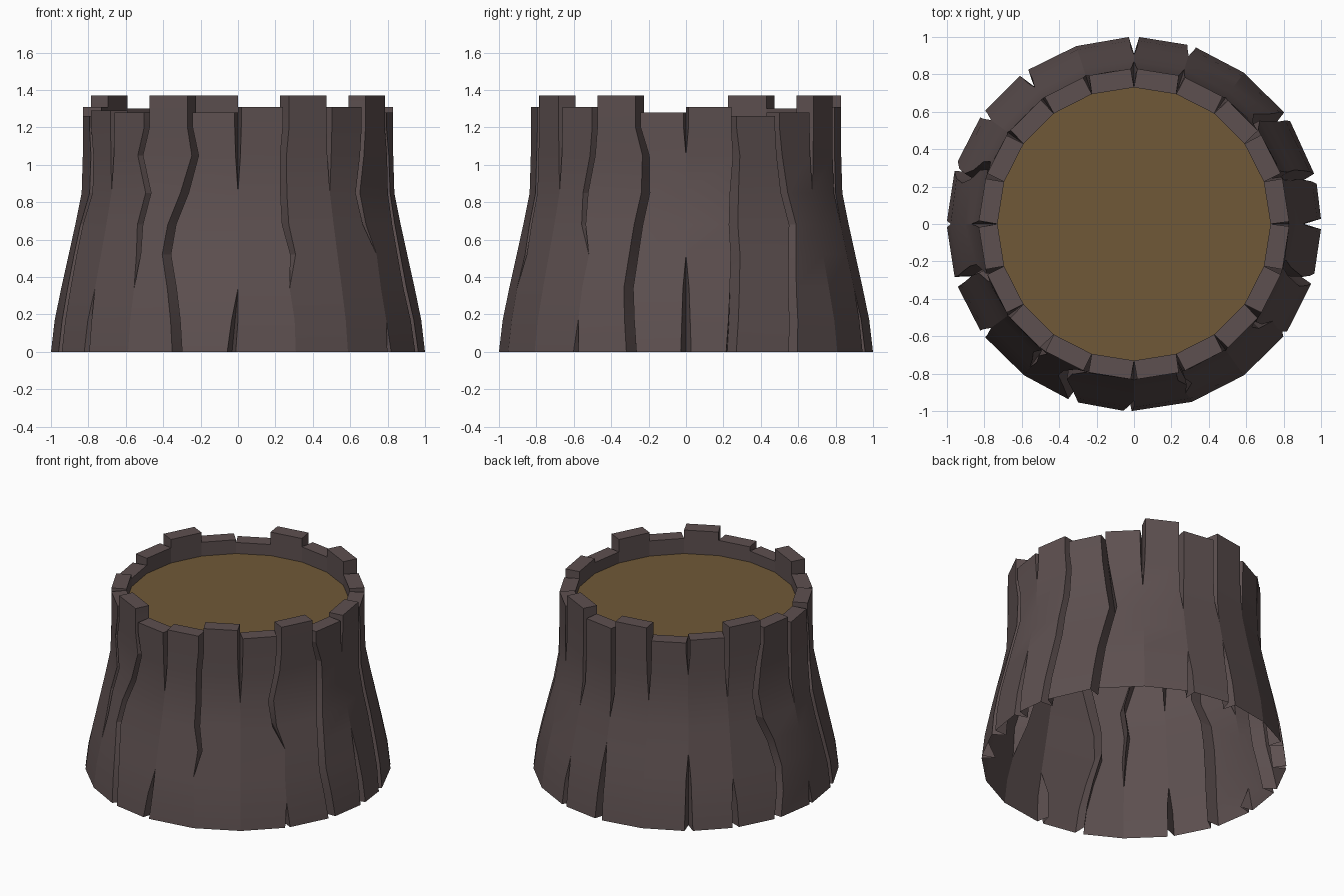
import bpy, bmesh, math
from mathutils import Vector

if "Cube" in bpy.data.objects:
    bpy.data.objects.remove(bpy.data.objects["Cube"])

SIDES = 20
STEP = 360 / SIDES
FLOOR_Z, INNER_R, DEPTH = 1.2, 0.73, 0.09

# Bark profile as (height, radius); the last level meets the cut wood
PROFILE = [(0, 1), (0.17, 0.98), (0.34, 0.945), (0.52, 0.905),
           (0.68, 0.87), (0.85, 0.836), (1.05, 0.83), (FLOOR_Z, 0.83)]
LAST = len(PROFILE) - 1
FULL = LAST + 1

# Rim height of each bark panel, counter-clockwise from +x
RIM = [1.31, 1.26, 1.28, 1.37, 1.31, 1.37, 1.28, 1.3, 1.37, 1.31,
       1.26, 1.29, 1.28, 1.37, 1.28, 1.31, 1.37, 1.31, 1.37, 1.28]

# Crack at each panel edge: tip level of lower crack, tip level of upper crack
CRACKS = [(3, 6), (FULL, 0), (FULL, 0), (0, 5), (2, 4), (3, 4), (0, 5), (3, 6), (2, 5), (FULL, 0),
          (1, 4), (FULL, 0), (2, 5), (0, 2), (FULL, 0), (2, 5), (0, 2), (0, 5), (1, 3), (FULL, 0)]

# Sideways wander of the crooked cracks in degrees, from the ground up
WANDER = {1: [-4, -3, -2, -1, -1, 0, 1, 0], 2: [-1, 0, 1, 3, 5, 3, 1, 0],
          9: [0, 2, 3, 1, -3, -4, -2, 0], 11: [0, 0, -1, -2, -2, 2, 2, 0],
          13: [0, 0, 0, 0, -1, 1, -3, 0], 14: [-1, -2, -4, -7, -6, -2, 2, 0],
          15: [-2, -1, 0, 0, 0, 0, 0, 0], 16: [0, 0, -1, 1, -1, -1, -1, 0],
          18: [0, 0, 0, 1, -3, -4, -1, 0], 19: [1, 0, -1, 0, 1, 3, 3, 0]}


def material(name, color):
    mat = bpy.data.materials.new(name)
    mat.use_nodes = True
    mat.diffuse_color = (*color, 1)
    mat.node_tree.nodes["Principled BSDF"].inputs["Base Color"].default_value = (*color, 1)
    return mat


def polar(radius, degrees, z):
    a = math.radians(degrees)
    return Vector((radius * math.cos(a), radius * math.sin(a), z))


def half_width(k, level):
    low, high = CRACKS[k]
    if level < low:
        return 0.7 + 0.3 * min(low - level, 3)
    if level > high:
        return 0.6 + 0.3 * min(level - high, 2)
    return 0


def crack_point(k, level, side):
    """Lip of the crack (side -1 or 1) or its inner crease (side 0)."""
    k %= SIDES
    z, r = PROFILE[level]
    width = half_width(k, level)
    angle = k * STEP + WANDER.get(k, [0] * FULL)[level] + side * width
    if side == 0 and width:
        r = INNER_R if level == LAST else r - DEPTH
    return polar(r, angle, z)


def raised(point, z):
    return Vector((point.x, point.y, z))


def finish(name, bm, mat):
    mesh = bpy.data.meshes.new(name)
    bm.to_mesh(mesh)
    bm.free()
    mesh.materials.append(mat)
    obj = bpy.data.objects.new(name, mesh)
    bpy.context.collection.objects.link(obj)
    return obj


bark = material("dark bark", (0.11, 0.08, 0.08))
wood = material("cut wood", (0.16, 0.098, 0.038))

# Bark shell: panels, V-shaped cracks and the stepped rim
bm = bmesh.new()
shared = {}


def face(*points):
    verts = []
    for p in points:
        key = tuple(round(c, 4) + 0.0 for c in p)
        if key not in shared:
            shared[key] = bm.verts.new(p)
        if shared[key] not in verts:
            verts.append(shared[key])
    if len(verts) > 2 and not bm.faces.get(verts):
        bm.faces.new(verts)


for k in range(SIDES):
    for i in range(LAST):
        j = i + 1
        # Outer panel
        face(crack_point(k, i, 1), crack_point(k + 1, i, -1),
             crack_point(k + 1, j, -1), crack_point(k, j, 1))
        # Two walls of the crack
        face(crack_point(k, i, -1), crack_point(k, i, 0),
             crack_point(k, j, 0), crack_point(k, j, -1))
        face(crack_point(k, i, 0), crack_point(k, i, 1),
             crack_point(k, j, 1), crack_point(k, j, 0))
    # Raised rim block standing above the cut wood
    base = [crack_point(k, LAST, 1), crack_point(k + 1, LAST, -1),
            polar(INNER_R, (k + 1) * STEP, FLOOR_Z), polar(INNER_R, k * STEP, FLOOR_Z)]
    top = [raised(p, RIM[k]) for p in base]
    for n in range(4):
        m = (n + 1) % 4
        face(base[n], base[m], top[m], top[n])
    face(*top)

shell = finish("bark_shell", bm, bark)

# Cut wood disc inside the rim
bm = bmesh.new()
bm.faces.new([bm.verts.new(polar(INNER_R, k * STEP, FLOOR_Z)) for k in range(SIDES)])
finish("cut_wood_top", bm, wood)

# Soften the gentle vertical flare, keep panel edges crisp
bpy.ops.object.select_all(action="DESELECT")
shell.select_set(True)
bpy.context.view_layer.objects.active = shell
bpy.ops.object.shade_smooth_by_angle(angle=math.radians(15))
